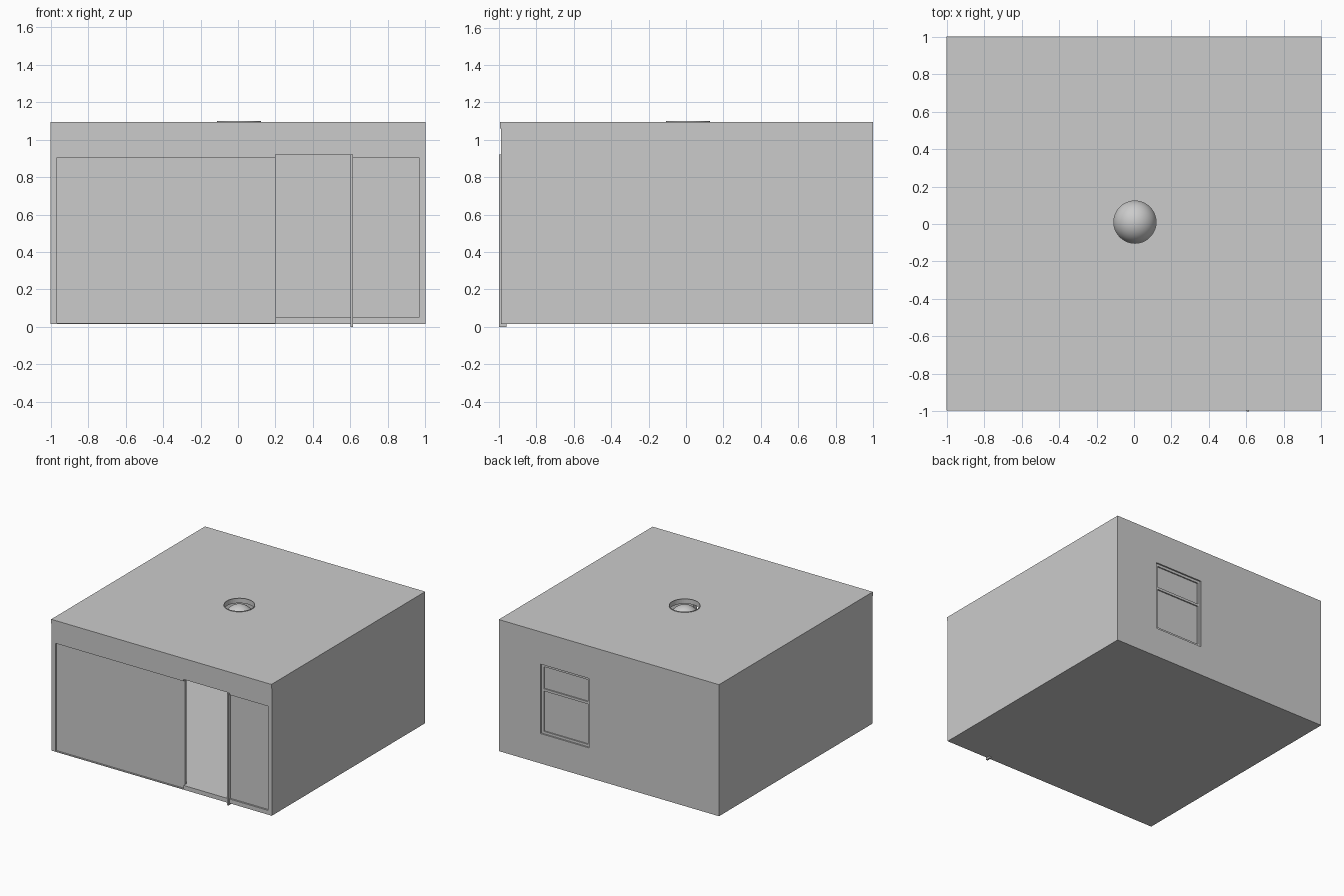
import bpy

if "Cube" in bpy.data.objects:
    bpy.data.objects.remove(bpy.data.objects["Cube"], do_unlink=True)

grey = bpy.data.materials.new("plain_grey")
grey.use_nodes = True
colour = (0.6, 0.6, 0.6, 1)
grey.diffuse_color = colour
grey.node_tree.nodes["Principled BSDF"].inputs["Base Color"].default_value = colour

T = 0.035                      # wall thickness
FRONT, BACK = -0.99, 1.0
BASE, FLOOR, EAVE, TOP = 0.015, 0.05, 1.06, 1.095
INNER = 1 - T
DOOR_L, DOOR_R = 0.2, 0.6
HEAD = 0.905                   # underside of the front header


def finish(obj, name):
    obj.name = name
    obj.data.name = name
    obj.data.materials.clear()
    obj.data.materials.append(grey)
    return obj


def box(name, xs, ys, zs):
    """Box between pairs of limits on each axis."""
    spans = (xs, ys, zs)
    bpy.ops.mesh.primitive_cube_add(size=1, location=[sum(s) / 2 for s in spans])
    obj = bpy.context.object
    obj.scale = [s[1] - s[0] for s in spans]
    bpy.ops.object.transform_apply(location=False, rotation=False, scale=True)
    return finish(obj, name)


def cut(obj, cutter):
    """Subtract the cutter for good and discard it."""
    cutter.hide_render = True
    mod = obj.modifiers.new("cut", "BOOLEAN")
    mod.operation = "DIFFERENCE"
    mod.solver = "EXACT"
    mod.object = cutter
    bpy.context.view_layer.objects.active = obj
    bpy.ops.object.modifier_apply(modifier=mod.name)
    bpy.data.objects.remove(cutter, do_unlink=True)


def cylinder(radius, z0, z1):
    bpy.ops.mesh.primitive_cylinder_add(vertices=48, radius=radius, depth=z1 - z0,
                                        location=(0.005, 0.01, (z0 + z1) / 2))
    return bpy.context.object


# Floor and side walls
box("floor", (-INNER, INNER), (FRONT + T, BACK - T), (BASE, FLOOR))
for side, name in ((-1, "right_wall"), (1, "left_wall")):
    box(name, sorted((side * INNER, side)), (FRONT, BACK), (BASE, EAVE))

# Back wall with window opening
WX, WZ, BAR = (0.18, 0.62), (0.26, 0.83), 0.02
back = box("back_wall", (-INNER, INNER), (BACK - T, BACK), (BASE, EAVE))
cut(back, box("window_cutter", WX, (0.9, 1.1), WZ))

# Window frame and two panes
frame_y = (BACK - T, BACK - 0.012)
for x in (WX[0], WX[1] - BAR):
    box("window_stile", (x, x + BAR), frame_y, WZ)
for z in (WZ[0], 0.61, WZ[1] - BAR):
    box("window_rail", (WX[0] + BAR, WX[1] - BAR), frame_y, (z, z + BAR))
box("window_panes", (WX[0] + BAR, WX[1] - BAR), (BACK - 0.028, BACK - 0.022), WZ)

# Front header, raised a little above the doorway
front_y = (FRONT, FRONT + T)
for x0, x1, z in ((-INNER, DOOR_L, HEAD), (DOOR_L, DOOR_R, 0.92), (DOOR_R, INNER, HEAD)):
    box("front_header", (x0, x1), front_y, (z, EAVE))

# Recessed front panels, sills and doorway threshold
panel_y = (FRONT + 0.014, FRONT + T)
box("large_front_panel", (-INNER, DOOR_L), panel_y, (BASE, HEAD))
box("small_front_panel", (DOOR_R, INNER), panel_y, (FLOOR, HEAD))
box("large_panel_sill", (-INNER, DOOR_L), front_y, (BASE, BASE + 0.005))
box("small_panel_sill", (DOOR_R, INNER), front_y, (BASE, FLOOR))
box("door_threshold", (DOOR_L, DOOR_R), front_y, (BASE, FLOOR))

# Narrow door post
box("door_post", (DOOR_R, DOOR_R + 0.015), (-1, -0.96), (0, 0.92))

# Roof with round opening, raised ring and globe lamp
roof = box("roof", (-1, 1), (-0.995, BACK), (EAVE, TOP))
cut(roof, cylinder(0.114, EAVE - 0.1, TOP + 0.1))
ring = finish(cylinder(0.117, EAVE, 1.1), "roof_ring")
cut(ring, cylinder(0.113, EAVE - 0.1, TOP + 0.1))
bpy.ops.mesh.primitive_uv_sphere_add(segments=48, ring_count=24, radius=0.115,
                                     location=(0.005, 0.01, 0.982))
globe = finish(bpy.context.object, "globe_lamp")
bpy.ops.object.shade_smooth_by_angle()
